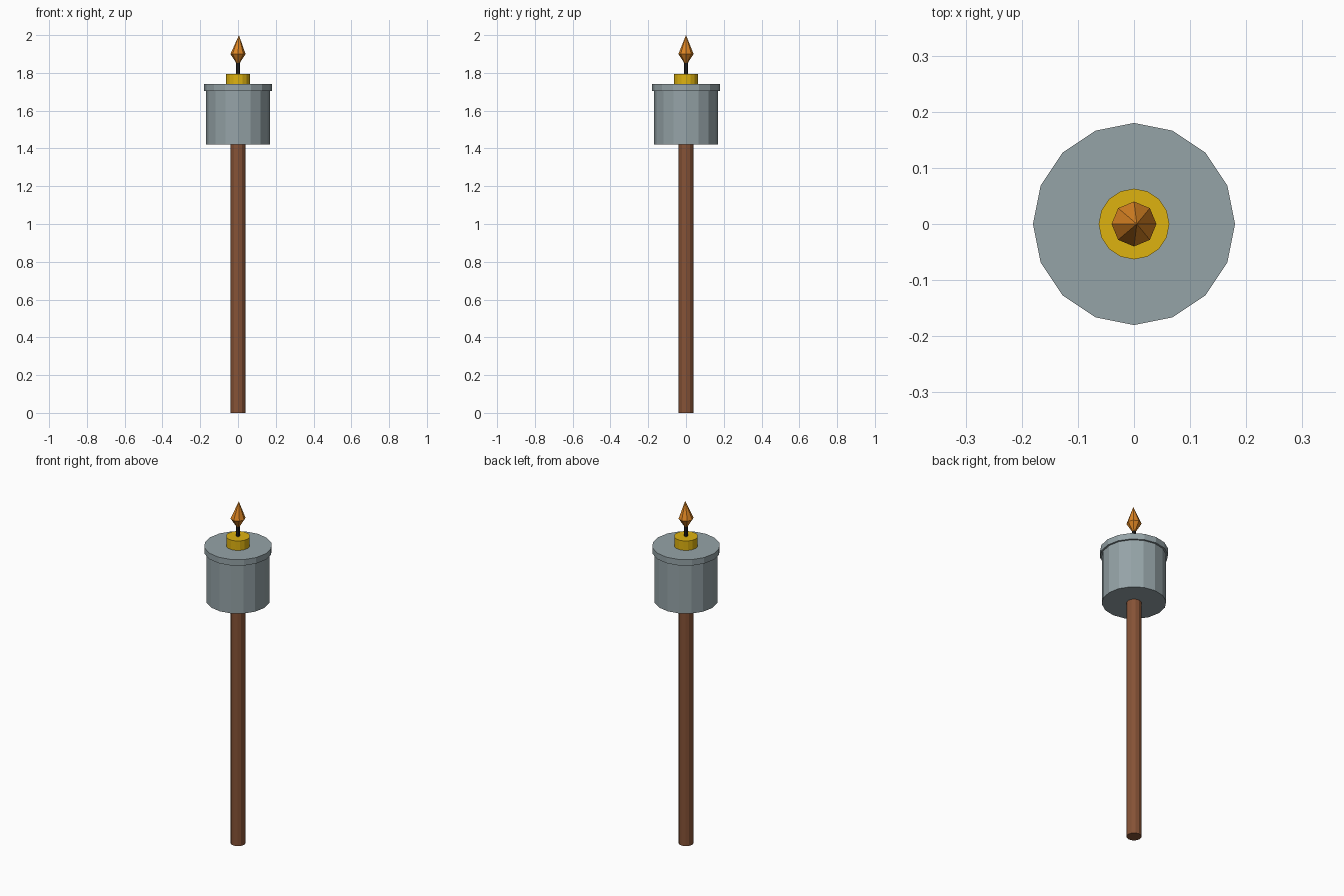
import bpy, bmesh, math

if "Cube" in bpy.data.objects:
    bpy.data.objects.remove(bpy.data.objects["Cube"])


def material(name, rgb):
    """Flat colour from 0-255 sRGB."""
    lin = [((c / 255 + 0.055) / 1.055) ** 2.4 if c > 10 else c / 255 / 12.92 for c in rgb]
    m = bpy.data.materials.new(name)
    m.diffuse_color = (*lin, 1)
    m.use_nodes = True
    m.node_tree.nodes["Principled BSDF"].inputs["Base Color"].default_value = m.diffuse_color
    return m


def lathe(name, rings, sides, mat):
    """Closed faceted solid from (radius, z, x offset) rings; radius 0 is a point."""
    bm = bmesh.new()
    loops = []
    for r, z, dx in rings:
        n = sides if r > 0 else 1
        loops.append([bm.verts.new((dx + r * math.cos(math.tau * i / sides),
                                    r * math.sin(math.tau * i / sides), z)) for i in range(n)])
    for a, b in zip(loops, loops[1:]):
        for i in range(sides):
            j = (i + 1) % sides
            quad = [a[i % len(a)], a[j % len(a)], b[j % len(b)], b[i % len(b)]]
            bm.faces.new(list(dict.fromkeys(quad)))
    for loop in (loops[0], loops[-1]):
        if len(loop) > 2:
            bm.faces.new(loop)
    bmesh.ops.recalc_face_normals(bm, faces=bm.faces)
    me = bpy.data.meshes.new(name)
    bm.to_mesh(me)
    bm.free()
    me.materials.append(mat)
    ob = bpy.data.objects.new(name, me)
    bpy.context.collection.objects.link(ob)
    return ob


def cylinder(name, r, z0, z1, sides, mat):
    return lathe(name, [(r, z0, 0), (r, z1, 0)], sides, mat)


wood = material("brown wood", (133, 82, 54))
metal = material("grey metal", (149, 163, 167))
brass = material("yellow brass", (222, 178, 16))
char = material("black wick", (38, 36, 36))
fire = material("orange flame", (222, 134, 36))

# Pole and fuel canister with its overhanging lid
cylinder("pole", 0.04, 0, 1.42, 12, wood)
cylinder("canister", 0.17, 1.42, 1.71, 16, metal)
cylinder("lid", 0.18, 1.705, 1.74, 16, metal)

# Burner collar, wick and flame
cylinder("burner_collar", 0.063, 1.74, 1.795, 16, brass)
cylinder("wick", 0.01, 1.795, 1.86, 8, char)
lathe("flame", [(0.008, 1.85, 0), (0.04, 1.90, 0), (0, 2.0, 0.005)], 8, fire)
